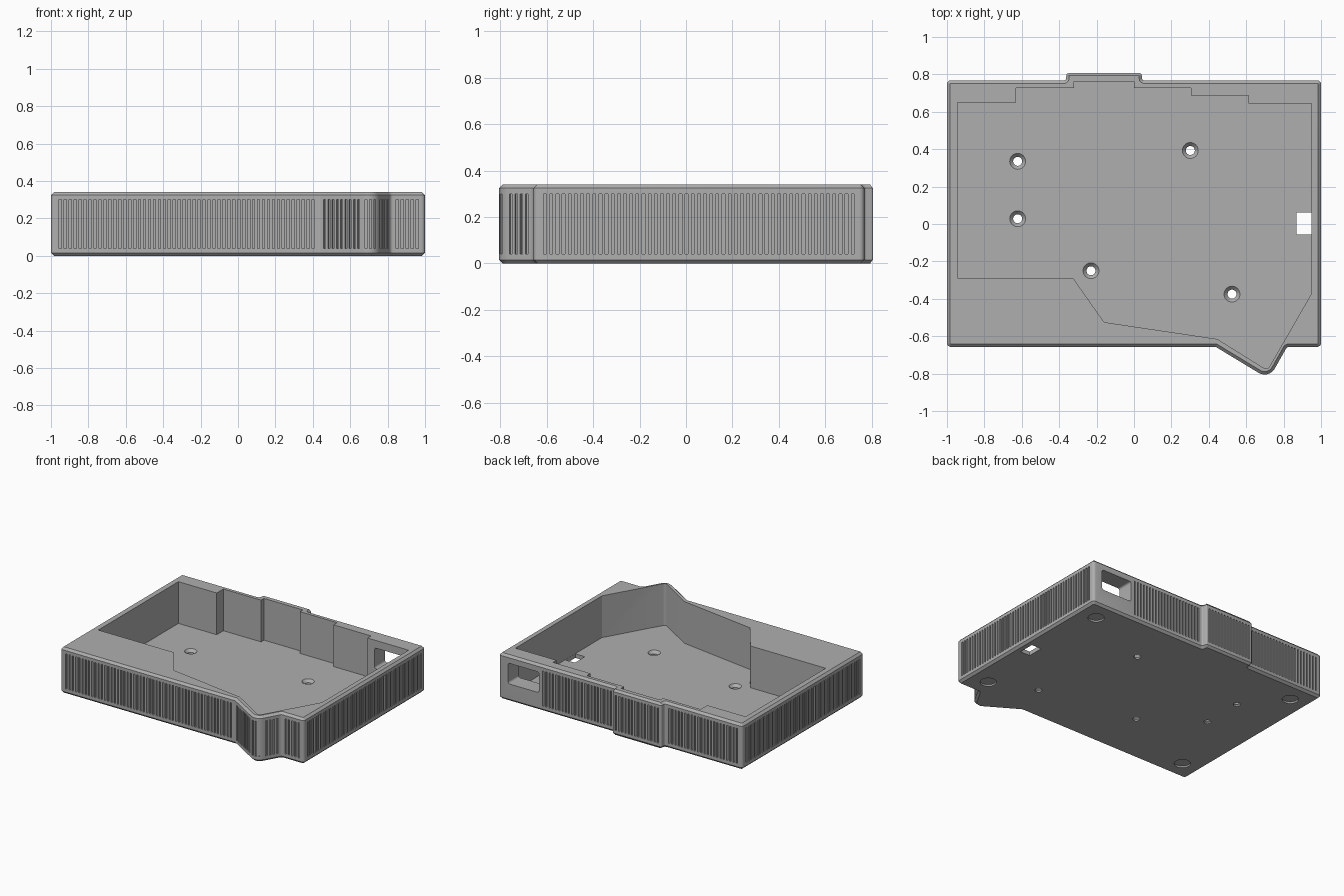
import bpy, bmesh, math
from mathutils import Vector, Matrix

if "Cube" in bpy.data.objects:
    bpy.data.objects.remove(bpy.data.objects["Cube"])

H, FLOOR, CH = 0.34, 0.03, 0.016

grey = bpy.data.materials.new("plain_grey")
grey.diffuse_color = (0.43, 0.43, 0.43, 1)
grey.use_nodes = True
grey.node_tree.nodes["Principled BSDF"].inputs["Base Color"].default_value = grey.diffuse_color


def rounded(corners):
    """Closed outline from (x, y, radius) corners, counter-clockwise."""
    out, n = [], len(corners)
    for i, (x, y, r) in enumerate(corners):
        p = Vector((x, y))
        if r == 0:
            out.append(p)
            continue
        a = (Vector(corners[i - 1][:2]) - p).normalized()
        b = (Vector(corners[(i + 1) % n][:2]) - p).normalized()
        half = a.angle(b) / 2
        c = p + (a + b).normalized() * r / math.sin(half)
        s, e = p + a * r / math.tan(half) - c, p + b * r / math.tan(half) - c
        turn = s.angle_signed(e)
        steps = 8 if r > 0.04 else 4
        for k in range(steps + 1):
            out.append(c + Matrix.Rotation(-turn * k / steps, 2) @ s)
    return out


def inset(pts, d):
    """Move every side of a counter-clockwise outline inwards by d."""
    out = []
    for i, p in enumerate(pts):
        a = (p - pts[i - 1]).normalized()
        b = (pts[(i + 1) % len(pts)] - p).normalized()
        na, nb = Vector((-a.y, a.x)), Vector((-b.y, b.x))
        out.append(p + (na + nb) * d / (1 + na.dot(nb)))
    return out


def finish(bm, name):
    bmesh.ops.recalc_face_normals(bm, faces=bm.faces)
    me = bpy.data.meshes.new(name)
    bm.to_mesh(me)
    bm.free()
    me.materials.append(grey)
    ob = bpy.data.objects.new(name, me)
    bpy.context.collection.objects.link(ob)
    return ob


def loft(name, layers):
    """Solid through matching (outline, z) layers."""
    bm = bmesh.new()
    rings = [[bm.verts.new((p.x, p.y, z)) for p in pts] for pts, z in layers]
    for lo, hi in zip(rings, rings[1:]):
        for i in range(len(lo)):
            bm.faces.new((lo[i - 1], lo[i], hi[i], hi[i - 1]))
    bm.faces.new(rings[0])
    bm.faces.new(rings[-1])
    return finish(bm, name)


def add_box(bm, x0, x1, y0, y1, z0, z1):
    m = Matrix.Translation(((x0 + x1) / 2, (y0 + y1) / 2, (z0 + z1) / 2))
    bmesh.ops.create_cube(bm, size=1, matrix=m @ Matrix.Diagonal((x1 - x0, y1 - y0, z1 - z0, 1)))


def add_cone(bm, x, y, z0, z1, r0, r1):
    bmesh.ops.create_cone(bm, cap_ends=True, segments=32, radius1=r0, radius2=r1,
                          depth=z1 - z0, matrix=Matrix.Translation((x, y, (z0 + z1) / 2)))


def cut(body, cutter):
    mod = body.modifiers.new("cut", 'BOOLEAN')
    mod.operation, mod.solver, mod.object = 'DIFFERENCE', 'EXACT', cutter
    bpy.context.view_layer.objects.active = body
    bpy.ops.object.modifier_apply(modifier=mod.name)
    bpy.data.objects.remove(cutter)


# Outer case block with chamfered top and bottom rims
R = 0.02
outline = rounded([
    (-1, 0.768, R), (-1, -0.657, R), (0.437, -0.657, R), (0.721, -0.829, 0.062),
    (0.818, -0.657, R), (1, -0.657, R), (1, 0.768, R), (0.045, 0.768, 0.01),
    (0.04, 0.806, 0.01), (-0.36, 0.806, 0.01), (-0.365, 0.768, 0.01)])
slim = inset(outline, CH)
case = loft("case", [(slim, 0), (outline, CH), (outline, H - CH), (slim, H)])

# Open cavity
cavity = rounded([
    (-0.945, 0.65, 0), (-0.945, -0.29, 0), (-0.325, -0.29, 0), (-0.16, -0.525, 0),
    (0.445, -0.615, 0), (0.713, -0.782, 0.02), (0.95, -0.37, 0), (0.95, 0.645, 0),
    (0.613, 0.645, 0), (0.613, 0.686, 0), (0.305, 0.686, 0), (0.305, 0.728, 0),
    (0, 0.728, 0), (0, 0.762, 0), (-0.32, 0.762, 0), (-0.32, 0.728, 0),
    (-0.63, 0.728, 0), (-0.63, 0.65, 0)])
cut(case, loft("cavity_cutter", [(cavity, FLOOR), (cavity, H + 0.1)]))

# Vertical grip grooves, spaced evenly along every side
PITCH, WIDTH, DEPTH = 0.0265, 0.012, 0.009
bm = bmesh.new()


def groove(p, d):
    n = Vector((d.y, -d.x))
    m = Matrix(((d.x, n.x, 0, p.x), (d.y, n.y, 0, p.y), (0, 0, 1, 0.17), (0, 0, 0, 1)))
    bmesh.ops.create_cube(bm, size=1, matrix=m @ Matrix.Diagonal((WIDTH, DEPTH * 2, 0.26, 1)))


for i, b in enumerate(outline):
    a = outline[i - 1]
    length, d = (b - a).length, (b - a).normalized()
    if length < 0.06:
        continue
    count = int((length - 0.01) / PITCH)
    for k in range(count):
        p = a + d * (length / 2 + (k - (count - 1) / 2) * PITCH)
        if not (p.y > 0.7 and 0.64 < p.x < 0.955):
            groove(p, d)
# Grooves round the nose
tip = [p for p in outline if p.y < -0.75]
for i in range(1, len(tip) - 2, 2):
    groove((tip[i] + tip[i + 1]) / 2, (tip[i + 1] - tip[i]).normalized())
cut(case, finish(bm, "groove_cutter"))

# Rear port, floor slot and round foot recesses
port = rounded([(0.67, 0.13, 0.015), (0.925, 0.13, 0.015), (0.925, 0.283, 0.015), (0.67, 0.283, 0.015)])
port_cutter = loft("port_cutter", [(port, 0.6), (port, 0.9)])
port_cutter.data.transform(Matrix(((1, 0, 0, 0), (0, 0, 1, 0), (0, 1, 0, 0), (0, 0, 0, 1))))
port_cutter.data.flip_normals()
cut(case, port_cutter)

bm = bmesh.new()
add_box(bm, 0.87, 0.949, -0.056, 0.062, -0.1, FLOOR + 0.05)
for x in (-0.853, 0.853):
    for y in (0.62, -0.51):
        add_cone(bm, x, y, -0.05, 0.012, 0.055, 0.055)
cut(case, finish(bm, "floor_cutter"))

# Countersunk screw holes
screws = [(-0.622, 0.335), (-0.622, 0.028), (-0.23, -0.25), (0.524, -0.375), (0.301, 0.393)]
for r0, r1, z0, z1 in ((0.024, 0.024, -0.1, 0.1), (0.024, 0.043, 0.01, FLOOR + 0.0005)):
    bm = bmesh.new()
    for x, y in screws:
        add_cone(bm, x, y, z0, z1, r0, r1)
    cut(case, finish(bm, "screw_cutter"))

# Smooth the rounded corners, keep the edges crisp
bpy.ops.object.select_all(action='DESELECT')
case.select_set(True)
bpy.context.view_layer.objects.active = case
bpy.ops.object.shade_smooth_by_angle(angle=math.radians(28))
